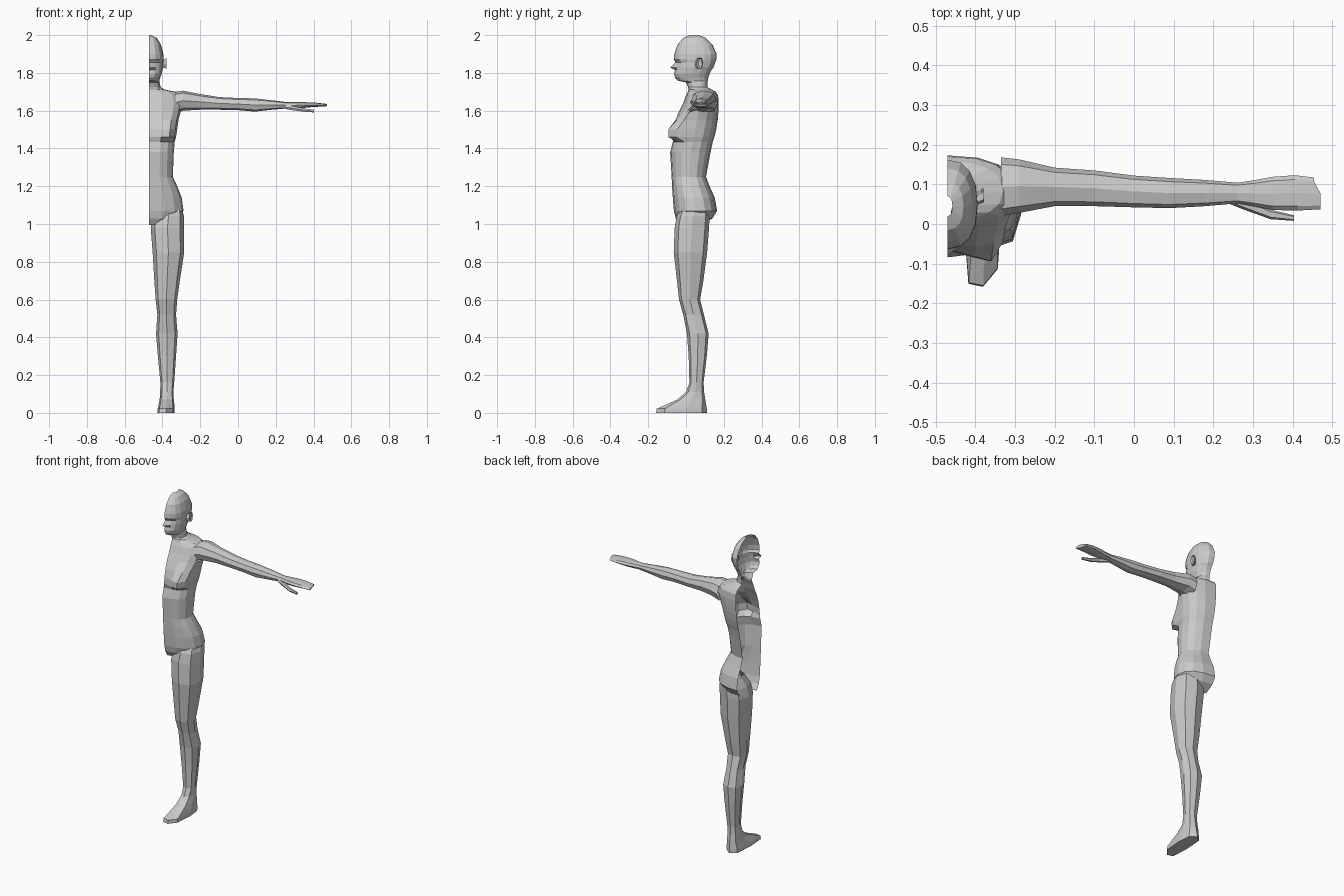
import bpy, bmesh
from math import sin, cos, pi

CUT = -0.47  # plane where the half figure is cut open


def spow(v, p):
    return abs(v) ** p * (1 if v >= 0 else -1)


def loft(name, rings, closed=True, cap_start=False, cap_end=False, drop=None):
    bm = bmesh.new()
    vs = [[bm.verts.new(p) for p in r] for r in rings]
    n = len(vs[0])
    for a, b in zip(vs, vs[1:]):
        for i in range(n if closed else n - 1):
            j = (i + 1) % n
            bm.faces.new((a[i], a[j], b[j], b[i]))
    if cap_start:
        bm.faces.new(vs[0])
    if cap_end:
        bm.faces.new(vs[-1])
    if drop:
        gone = [f for f in bm.faces if drop(f.calc_center_median())]
        bmesh.ops.delete(bm, geom=gone, context='FACES')
    bmesh.ops.recalc_face_normals(bm, faces=bm.faces)
    me = bpy.data.meshes.new(name)
    bm.to_mesh(me)
    bm.free()
    ob = bpy.data.objects.new(name, me)
    bpy.context.collection.objects.link(ob)
    return ob


def half_ring(z, w, yf, yb, nose=0, bust=0, n=9):
    # open half section, front centre to back centre
    pts = []
    for i in range(n):
        t = pi * i / (n - 1)
        y = (yf + yb) / 2 - (yb - yf) / 2 * spow(cos(t), 0.85)
        y -= nose if i == 0 else 0
        y -= bust * {1: 0.45, 2: 1.0, 3: 0.8}.get(i, 0)
        pts.append((CUT + w * abs(sin(t)) ** 0.85, y, z))
    return pts


def oval(a0, a1, b0, b1, n=8, p=0.8):
    # closed section between two pairs of limits
    for i in range(n):
        t = 2 * pi * i / n
        yield ((a0 + a1) / 2 + (a1 - a0) / 2 * spow(sin(t), p),
               (b0 + b1) / 2 - (b1 - b0) / 2 * spow(cos(t), p))


# head, neck and torso: z, half width, front y, back y, nose, bust
body = [
    (2.0, .012, .02, .07), (1.985, .04, -.015, .105), (1.95, .062, -.045, .14),
    (1.90, .075, -.062, .162), (1.87, .076, -.064, .16), (1.855, .074, -.05, .155, .006),
    (1.828, .073, -.056, .145, .027), (1.815, .07, -.058, .135), (1.795, .066, -.063, .125),
    (1.775, .058, -.058, .118), (1.758, .053, -.042, .115), (1.75, .055, .0, .113),
    (1.725, .06, .01, .113), (1.712, .08, .013, .135), (1.70, .14, .01, .158),
    (1.68, .165, .0, .17), (1.64, .175, -.015, .173), (1.60, .168, -.035, .172),
    (1.55, .155, -.052, .168, 0, .025), (1.50, .148, -.062, .16, 0, .06),
    (1.46, .142, -.066, .15, 0, .055), (1.435, .135, -.07, .142), (1.38, .13, -.084, .13),
    (1.25, .125, -.076, .106), (1.20, .148, -.074, .125), (1.14, .172, -.07, .152),
    (1.07, .182, -.064, .165), (1.03, .15, -.055, .14), (0.995, .06, -.035, .085),
]
loft("body", [half_ring(*r) for r in body], closed=False,
     drop=lambda c: c.x > CUT + .15 and 1.6 < c.z < 1.7)

# arm and hand: x, front y, back y, bottom z, top z, forward slant
arm = [
    (-.335, .02, .168, 1.585, 1.70, 0), (-.29, .028, .163, 1.60, 1.706, 0),
    (-.20, .045, .142, 1.605, 1.688, 0), (-.10, .045, .135, 1.605, 1.672, 0),
    (.0, .042, .122, 1.603, 1.667, 0), (.09, .04, .116, 1.595, 1.665, 0),
    (.18, .045, .111, 1.605, 1.655, 0), (.26, .052, .104, 1.612, 1.645, 0),
    (.30, .045, .110, 1.612, 1.645, 0), (.35, .035, .119, 1.615, 1.645, 0),
    (.41, .034, .123, 1.62, 1.642, .004), (.462, .037, .117, 1.622, 1.636, .008),
]
loft("arm", [[(x + s * (1 if y < (y0 + y1) / 2 else -1), y, z)
              for z, y in oval(z0, z1, y0, y1)] for x, y0, y1, z0, z1, s in arm],
     cap_end=True)

# thumb
thumb = [(.23, .055, .085, 1.612, 1.632), (.28, .035, .065, 1.602, 1.628),
         (.345, .012, .036, 1.594, 1.614), (.403, .008, .022, 1.59, 1.605)]
loft("thumb", [[(x, y, z) for z, y in oval(z0, z1, y0, y1, 6)]
               for x, y0, y1, z0, z1 in thumb], cap_end=True)

# leg and foot: z, inner x, outer x, front y, back y, toe slant
leg = [
    (1.10, -.42, -.30, -.02, .12, 0), (1.04, -.45, -.286, -.05, .125, 0),
    (.98, -.462, -.285, -.06, .122, 0), (.85, -.452, -.285, -.065, .112, 0),
    (.70, -.443, -.308, -.048, .092, 0), (.60, -.436, -.322, -.037, .075, 0),
    (.52, -.427, -.328, -.015, .095, 0), (.42, -.434, -.32, .005, .12, 0),
    (.30, -.424, -.328, .014, .11, 0), (.16, -.411, -.338, .018, .093, 0),
    (.11, -.412, -.342, .0, .096, 0), (.07, -.415, -.34, -.05, .102, .1),
    (.045, -.42, -.337, -.11, .106, .3), (.022, -.425, -.335, -.165, .11, .5),
    (0, -.426, -.335, -.168, .11, .5),
]
loft("leg", [[(x, y + (s * (x + .40) if y < 0 else 0), z)
              for x, y in oval(x0, x1, y0, y1, p=.6 if s else .8)]
             for z, x0, x1, y0, y1, s in leg], cap_end=True)

# ear
ear = [(-.402, .045, .075, 1.825, 1.868), (-.378, .055, .09, 1.82, 1.882),
       (-.385, .065, .09, 1.83, 1.875)]
loft("ear", [[(x, y, z) for z, y in oval(z0, z1, y0, y1, 6)]
             for x, y0, y1, z0, z1 in ear], cap_end=True)
